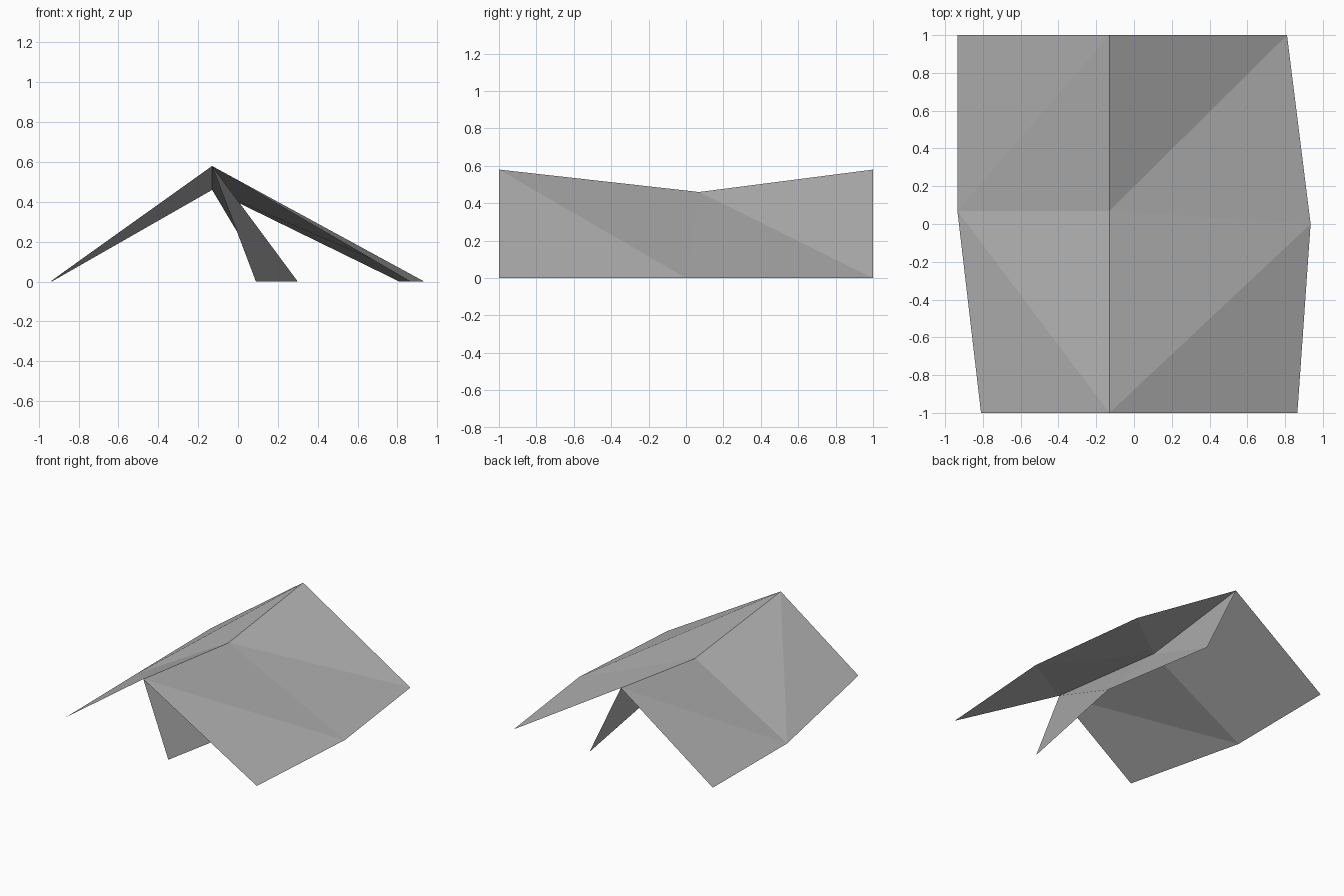
import bpy
import bmesh

cube = bpy.data.objects.get("Cube")
if cube:
    bpy.data.objects.remove(cube, do_unlink=True)

# Single plain grey
grey = bpy.data.materials.new("plain_grey")
grey.use_nodes = True
colour = (0.45, 0.45, 0.45, 1)
grey.diffuse_color = colour
grey.node_tree.nodes["Principled BSDF"].inputs["Base Color"].default_value = colour

# Shared sagging ridge, from front to back
RIDGE = [(-0.13, -1, 0.58), (-0.13, 0.07, 0.46), (-0.13, 1, 0.58)]


def folded_sheet(name, lower_edge, back_fold_from_end=False):
    """Thin sheet hanging from the ridge to a three-point lower edge."""
    bm = bmesh.new()
    rf, rm, rb = [bm.verts.new(p) for p in RIDGE]
    lf, lm, lb = [bm.verts.new(p) for p in lower_edge]
    faces = [(rf, lf, lm), (rf, lm, rm)]
    if back_fold_from_end:
        faces += [(rm, lm, rb), (rb, lm, lb)]
    else:
        faces += [(rm, lm, lb), (rm, lb, rb)]
    for face in faces:
        bm.faces.new(face)
    # Point the normals upward
    bm.normal_update()
    for face in bm.faces:
        if face.normal.z < 0:
            face.normal_flip()
    mesh = bpy.data.meshes.new(name)
    bm.to_mesh(mesh)
    bm.free()
    mesh.materials.append(grey)
    obj = bpy.data.objects.new(name, mesh)
    bpy.context.collection.objects.link(obj)
    return obj


# Two outer slopes and the inner flap
folded_sheet("right_slope", [(-0.81, -1, 0.095), (-0.935, 0.07, 0), (-0.935, 1, 0.005)], True)
folded_sheet("left_slope", [(0.865, -1, 0), (0.935, 0, 0), (0.81, 1, 0)])
folded_sheet("inner_flap", [(0.09, -1, 0), (0.3, 0.07, 0), (0.145, 1, 0)])
